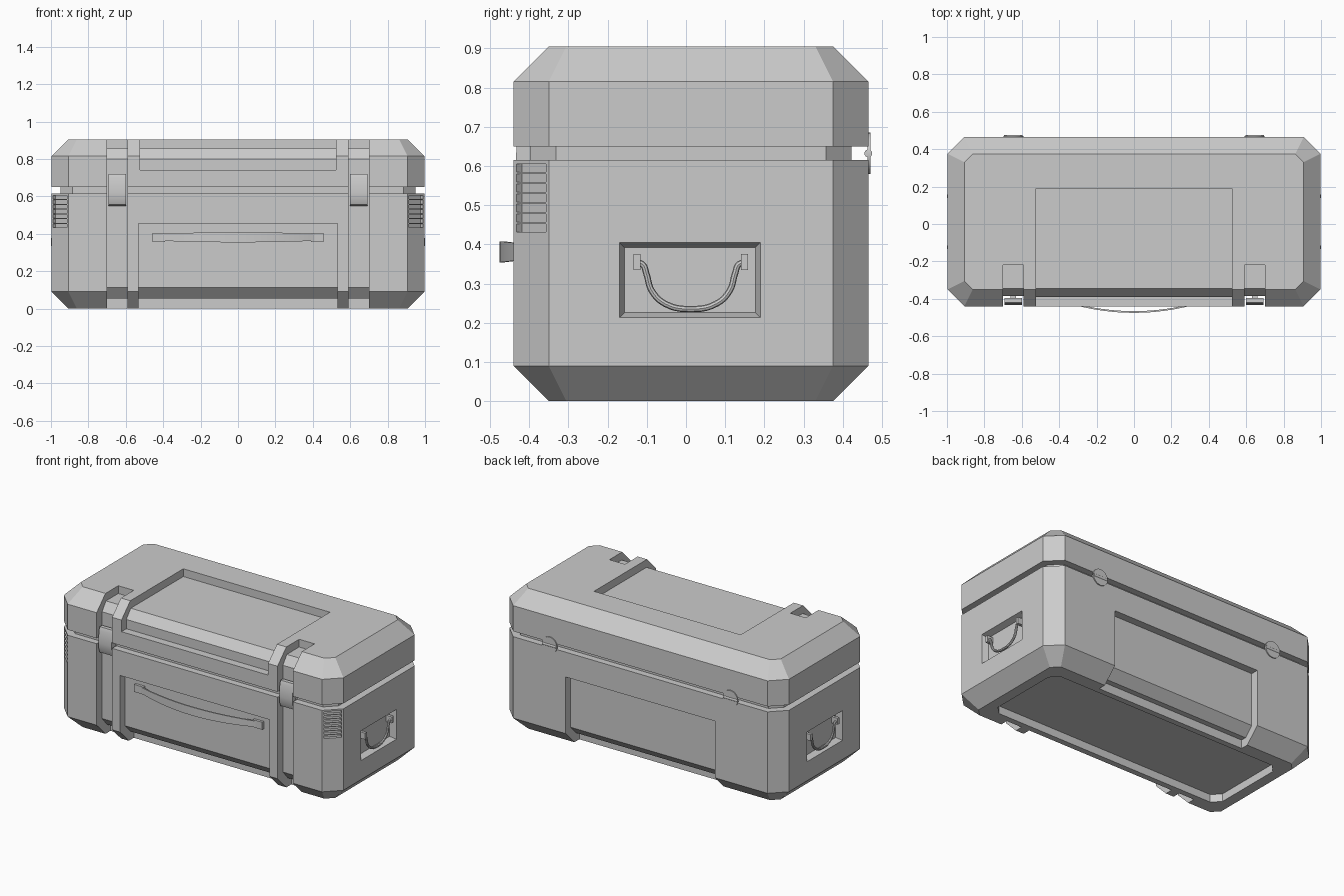
import bpy, bmesh, math
from mathutils import Matrix

if "Cube" in bpy.data.objects:
    bpy.data.objects.remove(bpy.data.objects["Cube"])

HX, HY, CY, CH = 0.997, 0.4525, 0.0125, 0.09   # half sizes, y centre, chamfer

grey = bpy.data.materials.new("case grey")
grey.diffuse_color = (0.6, 0.6, 0.6, 1)
grey.use_nodes = True
grey.node_tree.nodes["Principled BSDF"].inputs["Base Color"].default_value = grey.diffuse_color


def finish(name, bm):
    bmesh.ops.recalc_face_normals(bm, faces=bm.faces)
    me = bpy.data.meshes.new(name)
    bm.to_mesh(me)
    bm.free()
    me.materials.append(grey)
    ob = bpy.data.objects.new(name, me)
    bpy.context.collection.objects.link(ob)
    return ob


def loft(name, rings):
    """Closed solid through rings with equal point counts."""
    bm = bmesh.new()
    vs = [[bm.verts.new(p) for p in r] for r in rings]
    n = len(vs[0])
    for a, b in zip(vs, vs[1:]):
        for i in range(n):
            j = (i + 1) % n
            bm.faces.new((a[i], a[j], b[j], b[i]))
    bm.faces.new(vs[0][::-1])
    bm.faces.new(vs[-1])
    return finish(name, bm)


def octagon(hx, hy, c, z):
    pts = [(hx, -hy + c), (hx, hy - c), (hx - c, hy), (-hx + c, hy),
           (-hx, hy - c), (-hx, -hy + c), (-hx + c, -hy), (hx - c, -hy)]
    return [(x, y + CY, z) for x, y in pts]


def prism(name, x0, x1, profile):
    """Extrude a (y, z) profile along x."""
    return loft(name, [[(x, y, z) for y, z in profile] for x in (x0, x1)])


def box(name, x, y, z):
    return prism(name, x[0], x[1], [(y[0], z[0]), (y[1], z[0]), (y[1], z[1]), (y[0], z[1])])


def cylinder(name, r, depth, loc, axis, seg=24):
    bm = bmesh.new()
    bmesh.ops.create_cone(bm, cap_ends=True, segments=seg, radius1=r, radius2=r, depth=depth,
                          matrix=Matrix.Translation(loc) @ Matrix.Rotation(math.pi / 2, 4, axis))
    return finish(name, bm)


def cut(target, cutter):
    cutter.hide_render = True
    m = target.modifiers.new("cut", 'BOOLEAN')
    m.operation, m.solver, m.object = 'DIFFERENCE', 'EXACT', cutter
    bpy.context.view_layer.objects.active = target
    bpy.ops.object.modifier_apply(modifier=m.name)
    bpy.data.objects.remove(cutter, do_unlink=True)


def smooth(ob):
    bpy.ops.object.select_all(action='DESELECT')
    ob.select_set(True)
    bpy.context.view_layer.objects.active = ob
    bpy.ops.object.shade_smooth_by_angle(angle=math.radians(35))


# Chamfered shells and the recessed seam between them
inner = (HX - CH, HY - CH, CH / 2)
base = loft("base", [octagon(*inner, 0), octagon(HX, HY, CH, CH), octagon(HX, HY, CH, 0.615)])
lid = loft("lid", [octagon(HX, HY, CH, 0.65), octagon(HX, HY, CH, 0.815), octagon(*inner, 0.905)])
seam = loft("seam_core", [octagon(0.95, 0.41, 0.066, z) for z in (0.60, 0.665)])

# Stepped recess on lid, running over the front edge
cut(lid, prism("cutter", -0.523, 0.523, [(0.19, 1), (0.19, 0.855), (-0.345, 0.855), (-0.39, 0.80),
                                         (-0.39, 0.74), (-0.6, 0.74), (-0.6, 1)]))

# Front and back recesses on base
recess = [(-0.6, 0.455), (-0.39, 0.455), (-0.39, 0.112), (-0.335, 0.055),
          (-0.30, 0.055), (-0.30, -0.1), (-0.6, -0.1)]
cut(base, prism("cutter", -0.533, 0.533, recess))
cut(base, prism("cutter", -0.533, 0.533, [(2 * CY - y, z) for y, z in recess]))

# Underside recess
cut(base, loft("cutter", [octagon(0.84, 0.275, 0.05, -0.05), octagon(0.84, 0.275, 0.05, 0.05)]))

lid_channel = [(-0.22, 1), (-0.22, 0.855), (-0.345, 0.855), (-0.385, 0.80),
               (-0.385, 0.5), (-0.6, 0.5), (-0.6, 1)]
base_channel = [(-0.6, 0.7), (-0.385, 0.7), (-0.385, 0.112), (-0.335, 0.055),
                (-0.30, 0.055), (-0.30, -0.1), (-0.6, -0.1)]
latch_profile = [(-0.396, 0.72), (-0.420, 0.72), (-0.428, 0.70), (-0.434, 0.62),
                 (-0.430, 0.58), (-0.420, 0.555), (-0.408, 0.548), (-0.396, 0.548)]

for s, side in ((-1, "left"), (1, "right")):
    xa, xb = sorted((s * 0.59, s * 0.70))
    # Latch channels
    cut(lid, prism("cutter", xa, xb, lid_channel))
    for part in (base, seam):
        cut(part, prism("cutter", xa, xb, base_channel))

    # Latch plate and its mount
    smooth(prism(side + "_latch", xa + 0.008, xb - 0.008, latch_profile))
    box(side + "_latch_mount", (s * 0.645 - 0.015, s * 0.645 + 0.015), (-0.40, -0.375), (0.67, 0.70))

    # Hinge: thin round plate with a pin
    smooth(cylinder(side + "_hinge_plate", 0.053, 0.008, (s * 0.645, 0.467, 0.632), 'X', 32))
    bm_pin = cylinder(side + "_hinge_pin", 0.01, 0.10, (s * 0.645, 0.465, 0.632), 'Y', 16)
    smooth(bm_pin)

    # Vent slots in the front corner chamfers
    mx, my = s * (HX - CH / 2), CY - HY + CH / 2
    tx, ty = s * 0.0375, 0.0375          # along the chamfer
    nx, ny = s * 0.014, -0.014           # outward
    for i in range(7):
        rings = []
        for z in (0.432 + i * 0.0255, 0.452 + i * 0.0255):
            rings.append([(mx + a * tx + b * nx, my + a * ty + b * ny, z)
                          for a, b in ((-1, -1), (1, -1), (1, 1), (-1, 1))])
        cut(base, loft("cutter", rings))

    # Tapered side recess
    rings = []
    for x, d in ((1.01, -0.004), (HX - 0.04, 0.013)):
        y0, y1, z0, z1 = -0.17 + d, 0.19 - d, 0.213 + d, 0.405 - d
        rings.append([(s * x, y0, z0), (s * x, y1, z0), (s * x, y1, z1), (s * x, y0, z1)])
    cut(base, loft("cutter", rings))

    # Drop handle: lugs and bent bar
    for y, end in ((-0.125, "front"), (0.149, "back")):
        box(f"{side}_{end}_lug", sorted((s * 0.95, s * 1.0)), (y - 0.009, y + 0.009), (0.335, 0.376))
    half = [(-0.130, 0.352), (-0.112, 0.350), (-0.101, 0.325), (-0.088, 0.283), (-0.054, 0.249)]
    path = half + [(0.012, 0.235)] + [(0.024 - y, z) for y, z in half[::-1]]
    cu = bpy.data.curves.new(side + "_drop_handle", 'CURVE')
    cu.dimensions, cu.bevel_depth, cu.bevel_resolution, cu.use_fill_caps = '3D', 0.008, 2, True
    sp = cu.splines.new('BEZIER')
    sp.bezier_points.add(len(path) - 1)
    sp.resolution_u = 5
    for p, (y, z) in zip(sp.bezier_points, path):
        p.co = (s * 0.985, y, z)
        p.handle_left_type = p.handle_right_type = 'AUTO'
    cu.materials.append(grey)
    ob = bpy.data.objects.new(side + "_drop_handle", cu)
    bpy.context.collection.objects.link(ob)
    bpy.ops.object.select_all(action='DESELECT')
    ob.select_set(True)
    bpy.context.view_layer.objects.active = ob
    bpy.ops.object.convert(target='MESH')
    smooth(bpy.context.view_layer.objects.active)

    # Front handle end bracket
    box(side + "_strap_bracket", sorted((s * 0.39, s * 0.457)), (-0.406, -0.38), (0.357, 0.405))

# Bowed front strap handle, widest in the middle
rings = []
for i in range(21):
    x = -0.43 + 0.043 * i
    k = 1 - (x / 0.43) ** 2
    y, h = -0.390 - 0.076 * k, 0.018 + 0.009 * k
    rings.append([(x, y, 0.381 - h), (x, y, 0.381 + h), (x, y - 0.009, 0.381 + h), (x, y - 0.009, 0.381 - h)])
smooth(loft("front_strap_handle", rings))
